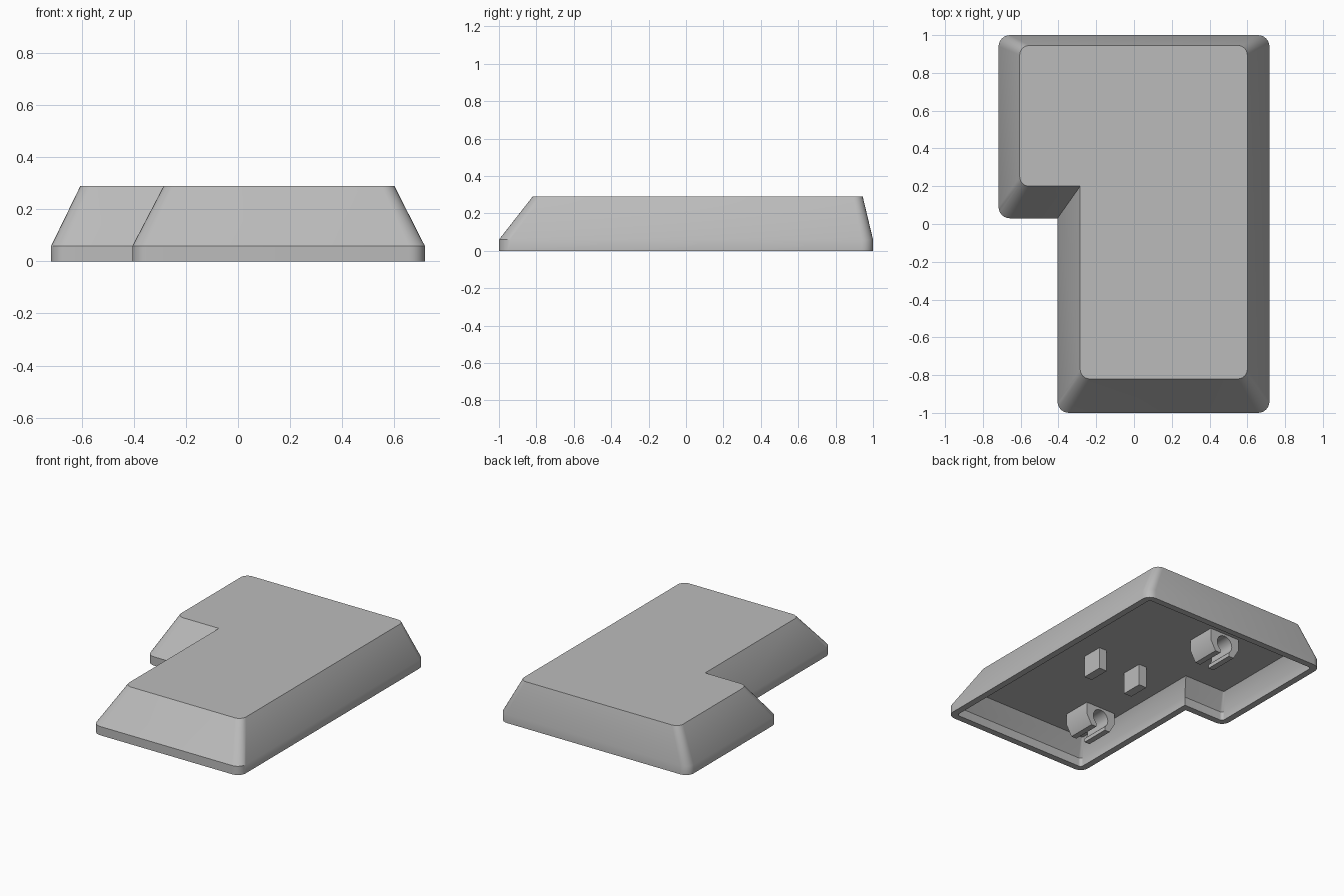
import bpy, bmesh, math
from mathutils import Vector

cube = bpy.data.objects.get("Cube")
if cube:
    bpy.data.objects.remove(cube, do_unlink=True)

grey = bpy.data.materials.new("light_grey_plastic")
grey.use_nodes = True
grey.diffuse_color = (0.5, 0.5, 0.5, 1)
grey.node_tree.nodes["Principled BSDF"].inputs["Base Color"].default_value = (0.5, 0.5, 0.5, 1)


def finish(bm, name, smooth=True):
    bmesh.ops.recalc_face_normals(bm, faces=bm.faces[:])
    mesh = bpy.data.meshes.new(name)
    bm.to_mesh(mesh)
    bm.free()
    mesh.materials.append(grey)
    obj = bpy.data.objects.new(name, mesh)
    bpy.context.collection.objects.link(obj)
    if smooth:
        bpy.ops.object.select_all(action='DESELECT')
        obj.select_set(True)
        bpy.context.view_layer.objects.active = obj
        bpy.ops.object.shade_smooth_by_angle(angle=math.radians(30))
    return obj


def l_outline(left, notch_x, right, front, notch_y, back, radius, steps=6):
    """L-shaped outline with rounded outer corners and a sharp inner one."""
    corners = [Vector(p) for p in ((left, notch_y), (notch_x, notch_y), (notch_x, front),
                                   (right, front), (right, back), (left, back))]
    points = []
    for i, c in enumerate(corners):
        a = (corners[i - 1] - c).normalized()
        b = (corners[(i + 1) % len(corners)] - c).normalized()
        if i == 1:
            points.append(c)
            continue
        for s in range(steps + 1):
            t = s / steps * math.pi / 2
            points.append(c + radius * (a * (1 - math.sin(t)) + b * (1 - math.cos(t))))
    return points


def level(z, wall, radius):
    """Outline of the cap at height z, moved inwards by the wall thickness."""
    t = max(0, (z - 0.06) / 0.23)
    return z, l_outline(-0.717 + 0.112 * t + wall, -0.405 + 0.12 * t + wall,
                        0.717 - 0.117 * t - wall, -1 + 0.18 * t + wall,
                        0.03 + 0.17 * t + wall, 1 - 0.055 * t - wall, radius)


# Hollow cap: ceiling, inner walls, rim, outer walls, top
bm = bmesh.new()
rings = []
for z, outline in (level(0.16, 0.05, 0.01), level(0.06, 0.045, 0.02), level(0, 0.045, 0.02),
                   level(0, 0, 0.06), level(0.06, 0, 0.06), level(0.29, 0, 0.05)):
    rings.append([bm.verts.new((p.x, p.y, z)) for p in outline])
for low, high in zip(rings, rings[1:]):
    for i in range(len(low)):
        bm.faces.new((low[i - 1], low[i], high[i], high[i - 1]))
bm.faces.new(rings[0])
bm.faces.new(rings[-1])
finish(bm, "key_cap")

# Two mounting legs at the middle
for side, label in ((-1, "right"), (1, "left")):
    bm = bmesh.new()
    bmesh.ops.create_cube(bm, size=1)
    for v in bm.verts:
        v.co = Vector((0.155 + side * 0.165 + v.co.x * 0.06, v.co.y * 0.15, 0.09 + v.co.z * 0.16))
    finish(bm, label + "_mounting_leg", smooth=False)

# Two wire clips: faceted blocks with a round bore open at the bottom
half_outer = [(0.035, 0.01), (0.075, 0.01), (0.115, 0.08), (0.115, 0.17)]
bore = [(0.06 * math.sin(a), 0.085 - 0.06 * math.cos(a))
        for a in (math.radians(36 + 288 * i / 16) for i in range(17))]
profile = half_outer + [(-x, z) for x, z in reversed(half_outer)] + bore[::-1]
for y, label in ((-0.61, "front"), (0.62, "back")):
    bm = bmesh.new()
    ends = [[bm.verts.new((-0.15 + x, y + dy, z)) for x, z in profile] for dy in (-0.1, 0.1)]
    for i in range(len(profile)):
        bm.faces.new((ends[0][i - 1], ends[0][i], ends[1][i], ends[1][i - 1]))
    for end in ends:
        bm.faces.new(end)
    finish(bm, label + "_wire_clip")
